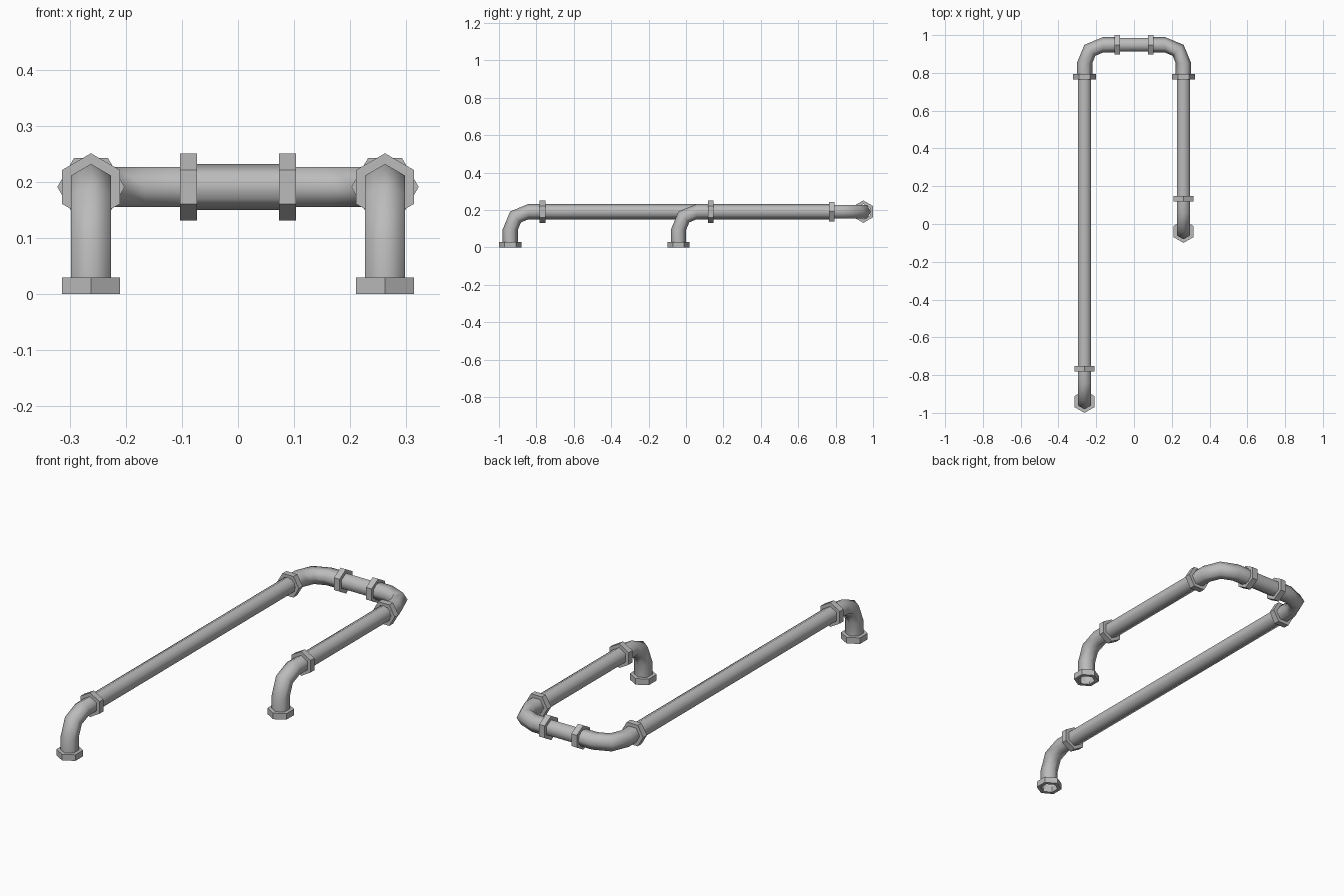
import bpy, bmesh, math
from mathutils import Vector

if "Cube" in bpy.data.objects:
    bpy.data.objects.remove(bpy.data.objects["Cube"])

grey = bpy.data.materials.new("pipe grey")
grey.use_nodes = True
colour = (0.5, 0.5, 0.5, 1)
grey.diffuse_color = colour
grey.node_tree.nodes["Principled BSDF"].inputs["Base Color"].default_value = colour

SIDES = 6
PIPE_R, COLLAR_R, COLLAR_W = 0.041, 0.06, 0.03
BEND_R = 0.097
X, Z, BACK = 0.262, 0.191, 0.948
UP = Vector((0, 0, 1))
SIDE = Vector((1, 0, 0))


def loft(name, rings, closed=False, smooth=False):
    """Skin hexagon rings given as (centre, axis, corner direction, radius)."""
    bm = bmesh.new()
    loops = []
    for centre, axis, corner, radius in rings:
        other = axis.cross(corner)
        loops.append([bm.verts.new(centre + radius * (math.cos(a) * corner + math.sin(a) * other))
                      for a in (math.tau * i / SIDES for i in range(SIDES))])
    pairs = list(zip(loops, loops[1:]))
    if closed:
        pairs.append((loops[-1], loops[0]))
    for a, b in pairs:
        for i in range(SIDES):
            j = (i + 1) % SIDES
            bm.faces.new((a[i], a[j], b[j], b[i]))
    if closed:
        bmesh.ops.recalc_face_normals(bm, faces=bm.faces)
    mesh = bpy.data.meshes.new(name)
    bm.to_mesh(mesh)
    bm.free()
    mesh.materials.append(grey)
    obj = bpy.data.objects.new(name, mesh)
    bpy.context.collection.objects.link(obj)
    if smooth:
        bpy.ops.object.select_all(action='DESELECT')
        obj.select_set(True)
        bpy.context.view_layer.objects.active = obj
        bpy.ops.object.shade_smooth_by_angle(angle=math.radians(62))


def collar(name, centre, axis, corner):
    c, half = Vector(centre), axis * COLLAR_W / 2
    loft(name, [(c - half, axis, corner, PIPE_R), (c - half, axis, corner, COLLAR_R),
                (c + half, axis, corner, COLLAR_R), (c + half, axis, corner, PIPE_R)], closed=True)


def straight(name, start, end):
    a, b = Vector(start), Vector(end)
    axis = (b - a).normalized()
    loft(name, [(a, axis, UP, PIPE_R), (b, axis, UP, PIPE_R)], smooth=True)


def elbow(name, start, corner, end):
    """Two-segment bend whose hexagon corners lie in the bending plane."""
    s, c, e = Vector(start), Vector(corner), Vector(end)
    d1, d2 = (c - s).normalized(), (e - c).normalized()
    centre = c - BEND_R * d1 + BEND_R * d2
    rings = [(s, d1, -d2, PIPE_R)]
    for k in range(3):
        a = math.pi / 4 * k
        out = d1 * math.sin(a) - d2 * math.cos(a)
        axis = d1 * math.cos(a) + d2 * math.sin(a)
        rings.append((centre + BEND_R * out, axis, out, PIPE_R))
    rings.append((e, d2, d1, PIPE_R))
    loft(name, rings, smooth=True)


FWD = Vector((0, 1, 0))
BACK_COLLAR_Y, BACK_COLLAR_X, LEG = 0.779, 0.088, 0.17

# Each run: foot, rising elbow, long pipe and back bend
for label, x, foot_y in (("right", -X, -0.94), ("left", X, -0.04)):
    front = foot_y + LEG + 0.003
    collar(label + "_foot_collar", (x, foot_y, COLLAR_W / 2), UP, FWD)
    elbow(label + "_foot_elbow", (x, foot_y, COLLAR_W / 2), (x, foot_y, Z), (x, front, Z))
    collar(label + "_front_collar", (x, front, Z), FWD, UP)
    straight(label + "_long_pipe", (x, front, Z), (x, BACK_COLLAR_Y, Z))
    collar(label + "_rear_collar", (x, BACK_COLLAR_Y, Z), FWD, SIDE)
    bx = math.copysign(BACK_COLLAR_X, x)
    elbow(label + "_back_elbow", (x, BACK_COLLAR_Y, Z), (x, BACK, Z), (bx, BACK, Z))
    collar(label + "_back_collar", (bx, BACK, Z), SIDE, UP)

# Short pipe joining the two back bends
straight("back_pipe", (-BACK_COLLAR_X, BACK, Z), (BACK_COLLAR_X, BACK, Z))
